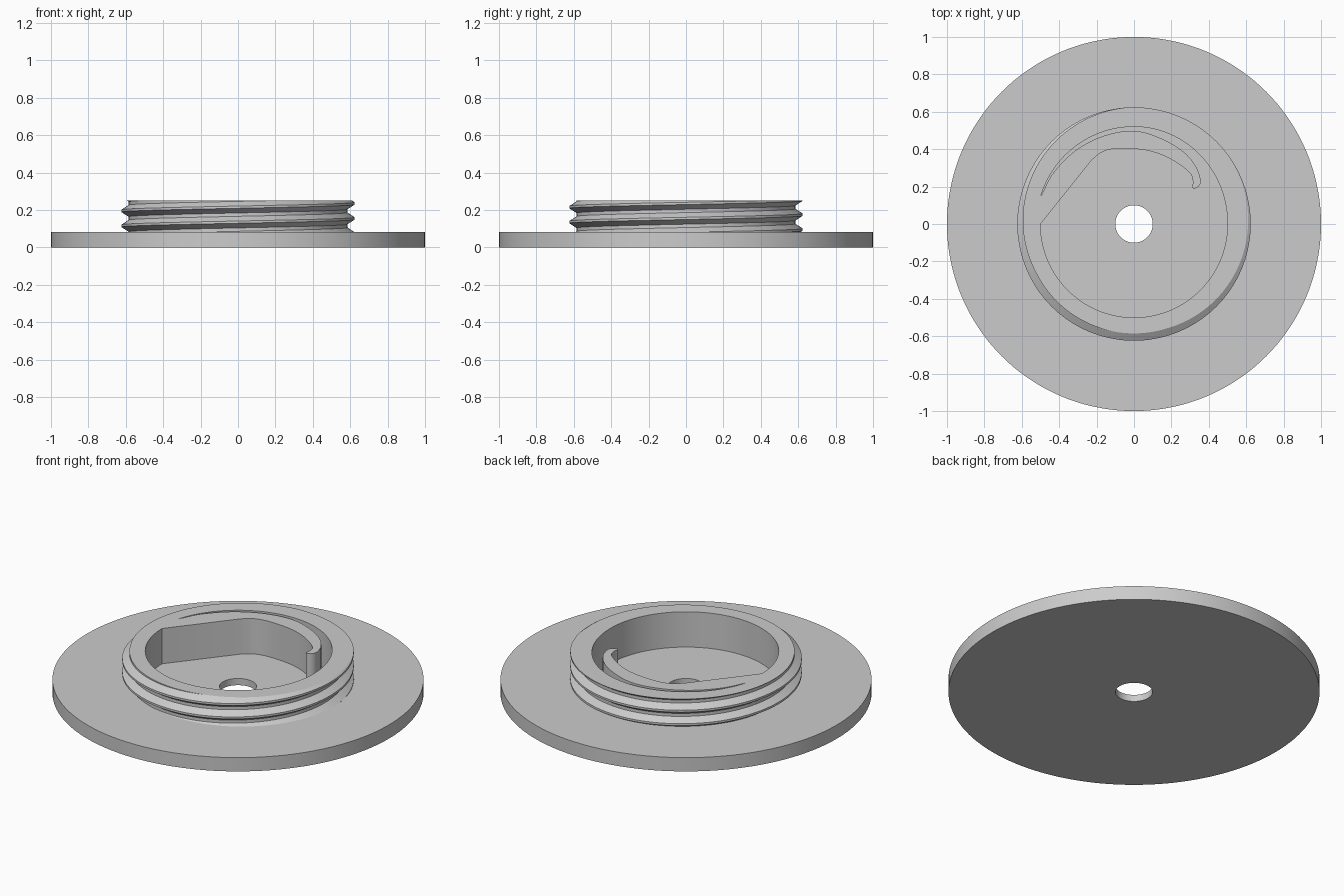
import bpy, bmesh, math
from mathutils import Vector

cube = bpy.data.objects.get("Cube")
if cube:
    bpy.data.objects.remove(cube, do_unlink=True)

FLANGE_TOP, FLOOR, TOP = 0.082, 0.04, 0.25
ROOT, CREST, PITCH = 0.585, 0.624, 0.08
SEG = 144


def add_object(name, bm):
    bmesh.ops.recalc_face_normals(bm, faces=bm.faces[:])
    mesh = bpy.data.meshes.new(name)
    bm.to_mesh(mesh)
    bm.free()
    obj = bpy.data.objects.new(name, mesh)
    bpy.context.collection.objects.link(obj)
    return obj


def arc(radius, start, end, count):
    """Points on an arc in degrees, last point left out."""
    angles = [math.radians(start + (end - start) * i / count) for i in range(count)]
    return [(radius * math.cos(a), radius * math.sin(a)) for a in angles]


def prism(name, outline, z0, z1):
    bm = bmesh.new()
    face = bm.faces.new([bm.verts.new((x, y, z0)) for x, y in outline])
    raised = bmesh.ops.extrude_face_region(bm, geom=[face])["geom"]
    verts = [v for v in raised if isinstance(v, bmesh.types.BMVert)]
    bmesh.ops.translate(bm, verts=verts, vec=(0, 0, z1 - z0))
    return add_object(name, bm)


def smooth_path(points, steps):
    """Curve passing through every point."""
    pts = [Vector(p) for p in points]
    pts = [2 * pts[0] - pts[1]] + pts + [2 * pts[-1] - pts[-2]]
    out = []
    for a, b, c, d in zip(pts, pts[1:], pts[2:], pts[3:]):
        for i in range(steps):
            t = i / steps
            p = 0.5 * (2 * b + (c - a) * t + (2 * a - 5 * b + 4 * c - d) * t ** 2
                       + (3 * b - a - 3 * c + d) * t ** 3)
            out.append((p.x, p.y))
    out.append(tuple(points[-1]))
    return out


def combine(target, tool, operation):
    tool.hide_render = True
    mod = target.modifiers.new(operation.lower(), "BOOLEAN")
    mod.operation, mod.object, mod.solver = operation, tool, "EXACT"
    bpy.context.view_layer.objects.active = target
    bpy.ops.object.modifier_apply(modifier=mod.name)
    bpy.data.objects.remove(tool, do_unlink=True)


def thread_solid(name, z0, z1):
    """Cylinder with a right-handed helical ridge, trimmed at z0 and z1."""
    ridge = [(-0.031, ROOT), (-0.006, CREST), (0.006, CREST), (0.031, ROOT)]
    bm = bmesh.new()
    columns = []
    for i in range(SEG + 1):
        a = math.tau * i / SEG
        levels = [(k * PITCH - 0.005 + PITCH * i / SEG + dz, r)
                  for k in range(-1, 5) for dz, r in ridge]
        column = []
        for j, (z, r) in enumerate(levels):
            limit = min(max(z, z0), z1)
            if limit != z:
                # Find the ridge radius exactly where the trim plane cuts it
                for (za, ra), (zb, rb) in zip(levels, levels[1:]):
                    if za <= limit <= zb:
                        r = ra + (rb - ra) * (limit - za) / (zb - za)
                        break
            column.append(bm.verts.new((r * math.cos(a), r * math.sin(a), limit)))
        columns.append(column)
    for left, right in zip(columns, columns[1:]):
        for j in range(len(left) - 1):
            bm.faces.new((left[j], right[j], right[j + 1], left[j + 1]))
    for row in (0, -1):
        bm.faces.new([c[row] for c in columns[:-1]])
    bmesh.ops.remove_doubles(bm, verts=bm.verts[:], dist=1e-5)
    return add_object(name, bm)


# Flange disc with the threaded collar fused on top
body = prism("threaded_flange", arc(1.0, 0, 360, SEG), 0, FLANGE_TOP)
combine(body, thread_solid("thread_collar", 0.06, TOP), "UNION")

# Pocket outline: round wall, widened upper wall, then around the spring arm
lower_wall = arc(0.5, 180, 360, 72)
upper_wall = []
for i in range(66):
    a = math.radians(i * 2.5)
    if a > math.radians(162.5):
        break
    t = min(a / (math.pi / 2), 1)
    r = 0.5 + 0.02 * t * t * (3 - 2 * t)
    upper_wall.append((r * math.cos(a), r * math.sin(a)))
arm = smooth_path([
    (-0.497, 0.15), (-0.43, 0.275), (-0.31, 0.395), (-0.16, 0.472), (0, 0.498),
    (0.14, 0.46), (0.26, 0.39), (0.33, 0.31), (0.356, 0.235), (0.347, 0.203),
    (0.325, 0.19), (0.31, 0.197), (0.315, 0.225), (0.297, 0.275), (0.2, 0.345),
    (0.1, 0.386), (0, 0.402), (-0.1, 0.403), (-0.17, 0.385), (-0.225, 0.343)], 5)
pocket = prism("pocket_cutter", lower_wall + upper_wall + arm, FLOOR, TOP + 0.1)
combine(body, pocket, "DIFFERENCE")

# Centre hole
combine(body, prism("hole_cutter", arc(0.1, 0, 360, 64), -0.1, 0.2), "DIFFERENCE")

# Colour and shading
grey = bpy.data.materials.new("light_grey")
grey.use_nodes = True
colour = (0.6, 0.6, 0.6, 1)
grey.diffuse_color = colour
grey.node_tree.nodes["Principled BSDF"].inputs["Base Color"].default_value = colour
body.data.materials.clear()
body.data.materials.append(grey)
for poly in body.data.polygons:
    poly.material_index = 0

bpy.ops.object.select_all(action="DESELECT")
body.select_set(True)
bpy.context.view_layer.objects.active = body
bpy.ops.object.shade_smooth_by_angle(angle=math.radians(30))
